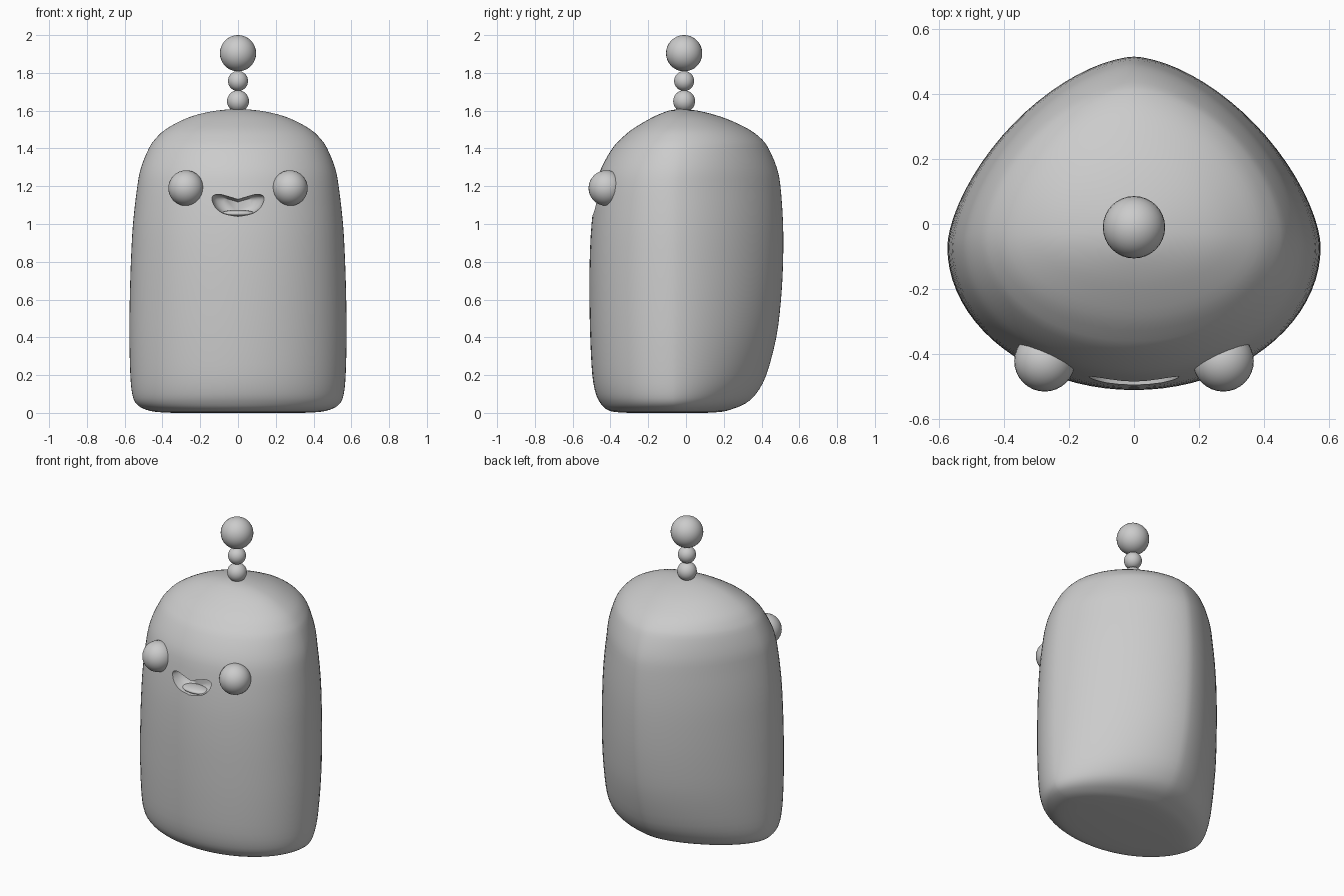
import bpy
from math import sin, cos, pi
from mathutils import Vector

if "Cube" in bpy.data.objects:
    bpy.data.objects.remove(bpy.data.objects["Cube"])


def mesh_object(name, rings):
    """Loft closed rings of points into a capped smooth solid."""
    n = len(rings[0])
    verts = [p for r in rings for p in r]
    faces = [(k * n + i, k * n + (i + 1) % n, (k + 1) * n + (i + 1) % n, (k + 1) * n + i)
             for k in range(len(rings) - 1) for i in range(n)]
    faces += [tuple(reversed(range(n))), tuple(range(len(verts) - n, len(verts)))]
    me = bpy.data.meshes.new(name)
    me.from_pydata(verts, [], faces)
    ob = bpy.data.objects.new(name, me)
    bpy.context.collection.objects.link(ob)
    return ob


def activate(ob):
    bpy.ops.object.select_all(action='DESELECT')
    ob.select_set(True)
    bpy.context.view_layer.objects.active = ob


def smooth_path(pts, steps):
    """Catmull-Rom through the points."""
    pts = [Vector(p) for p in pts]
    out = []
    for i in range(len(pts) - 1):
        a, b, c, d = pts[max(i - 1, 0)], pts[i], pts[i + 1], pts[min(i + 2, len(pts) - 1)]
        for s in range(steps):
            t = s / steps
            out.append(0.5 * (2 * b + (c - a) * t + (2 * a - 5 * b + 4 * c - d) * t * t
                              + (3 * b - a - 3 * c + d) * t ** 3))
    return out + [pts[-1]]


def ball(name, loc, r, scale=(1, 1, 1)):
    bpy.ops.mesh.primitive_uv_sphere_add(segments=32, ring_count=16, radius=r, location=loc)
    ob = bpy.context.object
    ob.name = name
    ob.scale = scale
    bpy.ops.object.shade_smooth()
    return ob


# Body: height, half width, front y, back y
WIDTHS = [(0, .34, -.30, .10), (.006, .44, -.385, .19), (.022, .50, -.425, .25),
          (.05, .54, -.452, .315), (.1, .56, -.477, .37), (.2, .57, -.496, .425),
          (.4, .575, -.507, .478), (.6, .573, -.511, .503), (.8, .567, -.51, .514),
          (1.0, .556, -.50, .514), (1.2, .533, -.475, .50), (1.3, .513, -.447, .48),
          (1.4, .472, -.39, .437), (1.45, .438, -.345, .40), (1.5, .385, -.287, .335),
          (1.55, .295, -.205, .232), (1.58, .212, -.145, .145), (1.6, .115, -.09, .06),
          (1.608, .03, -.04, -.01)]
SEG = 80


def body_ring(row):
    z, w, f, b = row
    t = max(0, (z - 1.2) / .41)
    mid = -.07 * (1 - t) - .025 * t      # where the ring is widest
    e = 1.62 + .38 * t * t               # back is more pointed lower down
    ring = []
    for i in range(SEG):
        c, s = cos(2 * pi * i / SEG), sin(2 * pi * i / SEG)
        if s >= 0:
            x = w * (1 if c > 0 else -1) * abs(c) ** (2 / e)
            y = mid + (b - mid) * abs(s) ** (2 / e)
        else:
            x, y = w * c, mid + (f - mid) * -s
        ring.append((x, y, z))
    return ring


body = mesh_object("body", [body_ring(r) for r in smooth_path(WIDTHS, 3)])

# Mouth: smiling outline, tapered into the body and cut out
half = [(0, 1.13), (.05, 1.145), (.10, 1.158), (.132, 1.152), (.14, 1.13),
        (.12, 1.088), (.075, 1.055), (0, 1.04)]
side = [tuple(p) for p in smooth_path(half, 3)]
outline = side + [(-x, z) for x, z in reversed(side[1:-1])]
levels = [(-.60, 1), (-.48, 1), (-.44, .93), (-.41, .8), (-.395, .55)]
cutter = mesh_object("mouth_cutter", [[(x * k, y, 1.1 + (z - 1.1) * k) for x, z in outline]
                                      for y, k in levels])
for ob in (body, cutter):
    activate(ob)
    bpy.ops.object.mode_set(mode='EDIT')
    bpy.ops.mesh.select_all(action='SELECT')
    bpy.ops.mesh.normals_make_consistent(inside=False)
    bpy.ops.object.mode_set(mode='OBJECT')
activate(body)
cut = body.modifiers.new("mouth", 'BOOLEAN')
cut.operation, cut.object, cut.solver = 'DIFFERENCE', cutter, 'EXACT'
bpy.ops.object.modifier_apply(modifier=cut.name)
bpy.data.objects.remove(cutter)
activate(body)
bpy.ops.object.shade_smooth_by_angle(angle=0.7)

# Tongue resting in the mouth
ball("tongue", (0, -.43, 1.055), .09, (1, .6, .22))

# Eyes set into the face
for name, s in (("left_eye", -1), ("right_eye", 1)):
    ball(name, (s * .275, -.422, 1.19), .094)

# Antenna: three stacked balls
for name, z, r in (("antenna_base", 1.65, .058), ("antenna_middle", 1.757, .053),
                   ("antenna_tip", 1.904, .096)):
    ball(name, (0, -.01, z), r)
